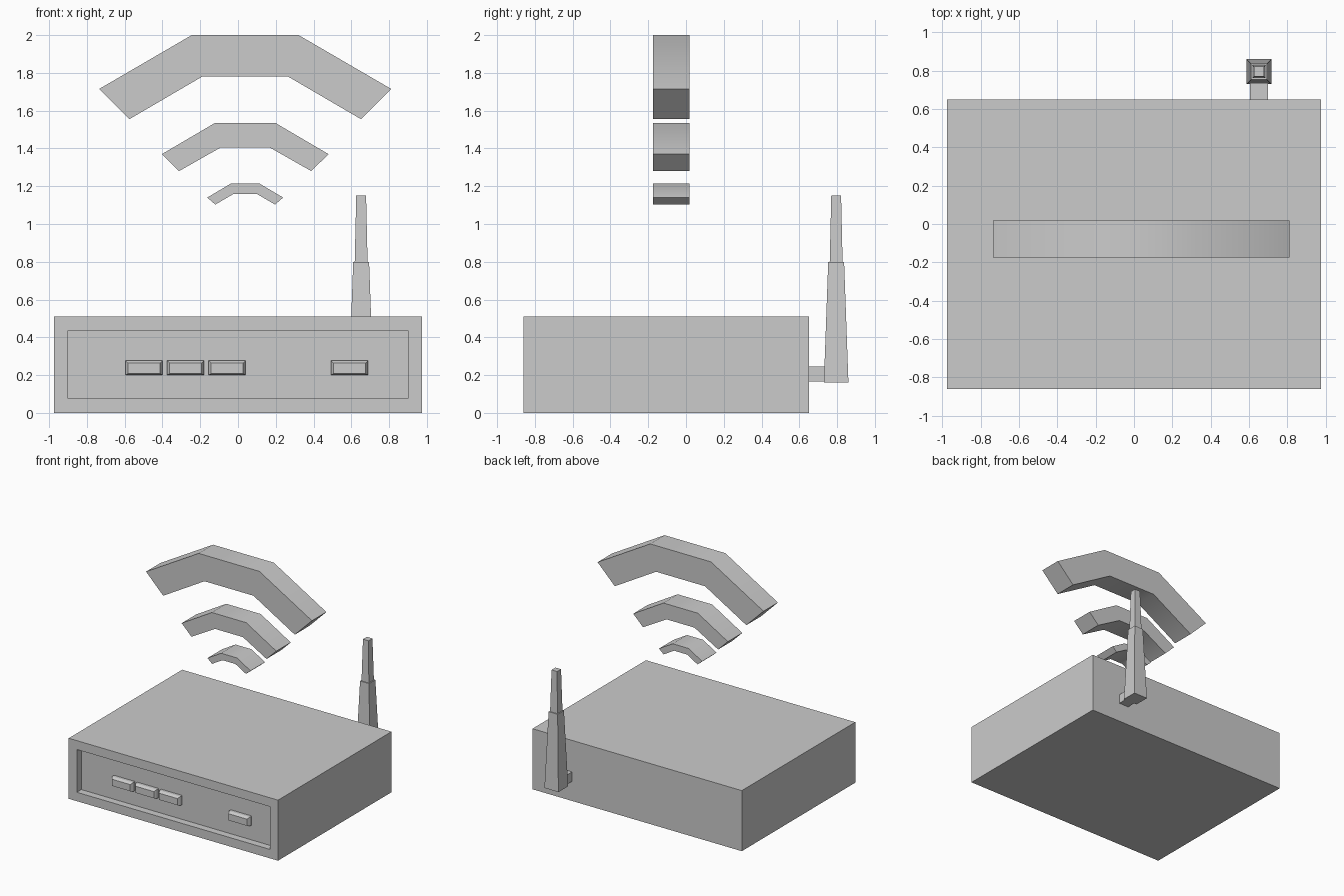
import bpy
import bmesh
import math

cube = bpy.data.objects.get("Cube")
if cube:
    bpy.data.objects.remove(cube, do_unlink=True)

grey = bpy.data.materials.new("light grey")
grey.use_nodes = True
grey.diffuse_color = (0.6, 0.6, 0.6, 1)
grey.node_tree.nodes["Principled BSDF"].inputs["Base Color"].default_value = (0.6, 0.6, 0.6, 1)


def finish(name, bm):
    bmesh.ops.recalc_face_normals(bm, faces=bm.faces)
    mesh = bpy.data.meshes.new(name)
    bm.to_mesh(mesh)
    bm.free()
    mesh.materials.append(grey)
    obj = bpy.data.objects.new(name, mesh)
    bpy.context.collection.objects.link(obj)
    return obj


def loft(bm, rings):
    """Skin a closed solid through rings of points."""
    loops = [[bm.verts.new(p) for p in ring] for ring in rings]
    n = len(loops[0])
    for a, b in zip(loops, loops[1:]):
        for i in range(n):
            j = (i + 1) % n
            bm.faces.new((a[i], a[j], b[j], b[i]))
    bm.faces.new(loops[0][::-1])
    bm.faces.new(loops[-1])


def rect_xz(x0, x1, z0, z1, y):
    return [(x0, y, z0), (x1, y, z0), (x1, y, z1), (x0, y, z1)]


def square_xy(x, y, half, z):
    return [(x - half, y - half, z), (x + half, y - half, z),
            (x + half, y + half, z), (x - half, y + half, z)]


# Router body, with the front panel recessed inside a frame
FRONT, BACK, PANEL = -0.86, 0.65, -0.80
bm = bmesh.new()
frame = (-0.9, 0.9, 0.075, 0.435)
outer = (-0.975, 0.975, 0, 0.51)
loft(bm, [rect_xz(*outer, BACK), rect_xz(*outer, FRONT),
          rect_xz(*frame, FRONT), rect_xz(*frame, PANEL)])
finish("router_body", bm)

# Front buttons with chamfered rims
for i, x in enumerate((-0.4975, -0.2775, -0.0575, 0.59)):
    bm = bmesh.new()
    big = (x - 0.098, x + 0.098, 0.2, 0.277)
    small = (x - 0.085, x + 0.085, 0.208, 0.264)
    loft(bm, [rect_xz(*big, PANEL + 0.005), rect_xz(*big, PANEL - 0.025),
              rect_xz(*small, PANEL - 0.045)])
    finish(f"front_button_{i + 1}", bm)

# Antenna in two tapered stages
AX, AY = 0.652, 0.795
bm = bmesh.new()
loft(bm, [square_xy(AX, AY, h, z) for h, z in
          ((0.065, 0.16), (0.042, 0.80), (0.034, 0.80), (0.026, 1.15))])
finish("antenna", bm)

# Arm joining the antenna to the body
bm = bmesh.new()
arm = (AX - 0.046, AX + 0.046, 0.165, 0.245)
loft(bm, [rect_xz(*arm, BACK - 0.01), rect_xz(*arm, AY - 0.05)])
finish("antenna_arm", bm)

# Floating signal arcs: right half of each profile, mirrored
MID = 0.038
arcs = {
    "signal_arc_large": [(0.283, 2.0), (0.773, 1.715), (0.613, 1.555), (0.228, 1.78)],
    "signal_arc_medium": [(0.16, 1.535), (0.441, 1.37), (0.35, 1.28), (0.13, 1.405)],
    "signal_arc_small": [(0.074, 1.215), (0.201, 1.14), (0.158, 1.103), (0.06, 1.16)],
}
for name, half in arcs.items():
    profile = half + [(-x, z) for x, z in reversed(half)]
    bm = bmesh.new()
    loft(bm, [[(MID + x, y, z) for x, z in profile] for y in (-0.174, 0.018)])
    arc = finish(name, bm)
    bpy.ops.object.select_all(action="DESELECT")
    arc.select_set(True)
    bpy.context.view_layer.objects.active = arc
    bpy.ops.object.shade_smooth_by_angle(angle=math.radians(35))
